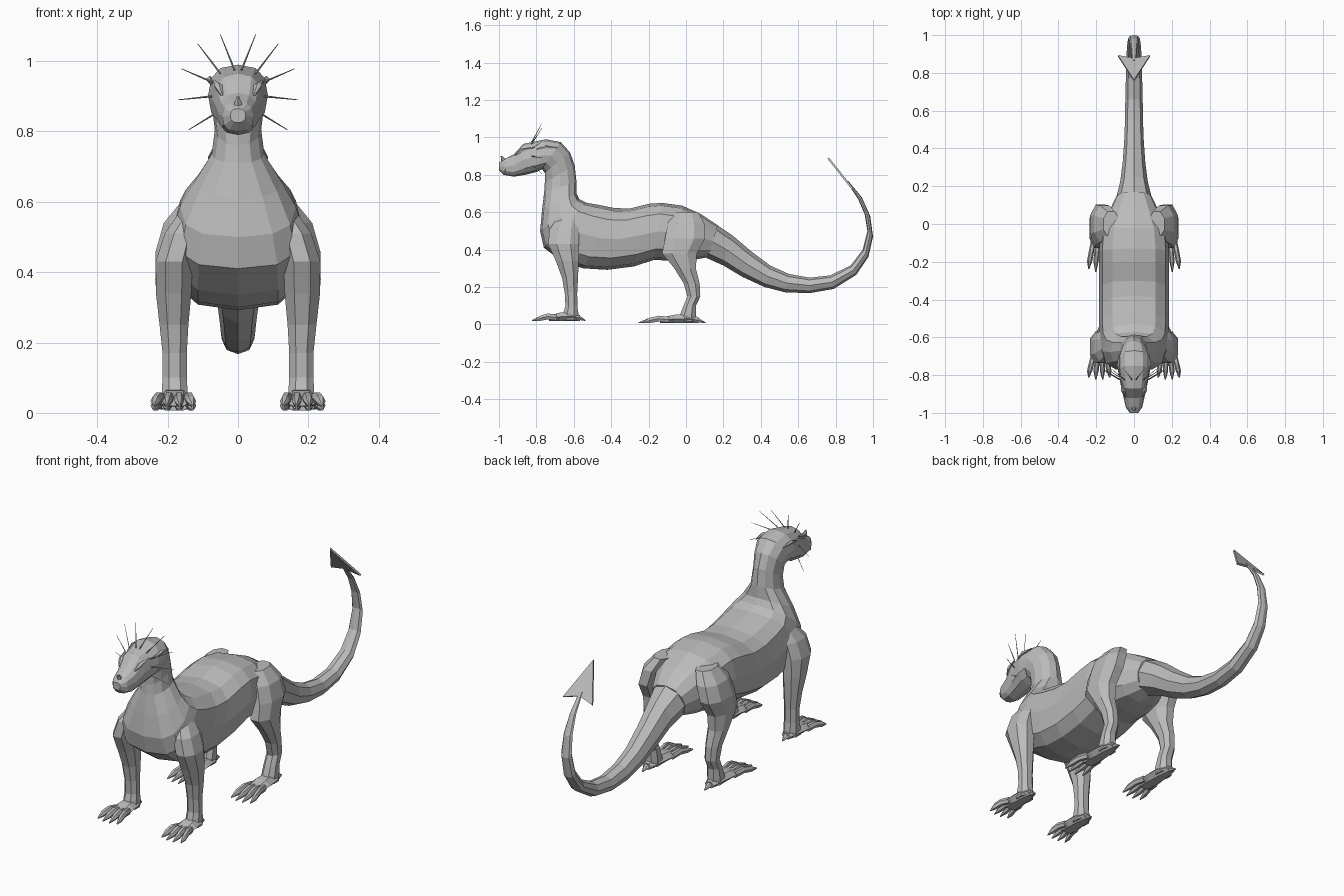
import bpy, bmesh, math
from mathutils import Vector

grey = bpy.data.materials.new("plain grey")
grey.diffuse_color = (0.5, 0.5, 0.5, 1)


def power(v, e):
    return math.copysign(abs(v) ** e, v)


def finish(bm, name, mirror=False):
    bmesh.ops.recalc_face_normals(bm, faces=bm.faces)
    mesh = bpy.data.meshes.new(name)
    bm.to_mesh(mesh)
    bm.free()
    mesh.materials.append(grey)
    ob = bpy.data.objects.new(name, mesh)
    bpy.context.collection.objects.link(ob)
    if mirror:
        mod = ob.modifiers.new("mirror", 'MIRROR')
        mod.use_mirror_merge = False
    return ob


def ring(centre, u, v, n=8, e=1.0, turn=0.0):
    """Superellipse section with half axes u and v."""
    c, u, v = Vector(centre), Vector(u), Vector(v)
    out = []
    for i in range(n):
        a = 2 * math.pi * (i + turn) / n
        out.append(c + u * power(math.sin(a), e) + v * power(math.cos(a), e))
    return out


def loft(bm, rings):
    """Skin a list of equal rings and close both ends."""
    vs = [[bm.verts.new(p) for p in r] for r in rings]
    n = len(vs[0])
    for a, b in zip(vs, vs[1:]):
        for i in range(n):
            j = (i + 1) % n
            bm.faces.new((a[i], a[j], b[j], b[i]))
    bm.faces.new(vs[0])
    bm.faces.new(vs[-1])


def spine(name, sections, n):
    """Sections: top y, top z, bottom y, bottom z, half width, squareness."""
    bm = bmesh.new()
    rings = []
    for ty, tz, by, bz, w, e in sections:
        top, bot = Vector((0, ty, tz)), Vector((0, by, bz))
        rings.append(ring((top + bot) / 2, (w, 0, 0), (top - bot) / 2, n, e))
    loft(bm, rings)
    return finish(bm, name)


# head, neck and torso
spine("head_and_body", [
    (-1.0, .865, -1.0, .825, .022, .8), (-.97, .885, -.975, .80, .043, .8),
    (-.92, .91, -.92, .79, .055, .8), (-.87, .965, -.86, .80, .068, .8),
    (-.75, .99, -.80, .815, .085, .8), (-.67, .975, -.77, .83, .085, .9),
    (-.62, .92, -.755, .81, .073, 1), (-.595, .85, -.755, .76, .066, 1),
    (-.585, .76, -.758, .71, .075, .95), (-.585, .70, -.77, .61, .125, .85),
    (-.57, .67, -.78, .50, .165, .75), (-.53, .65, -.76, .41, .182, .7),
    (-.47, .64, -.66, .335, .185, .7), (-.38, .622, -.55, .30, .185, .7),
    (-.30, .62, -.42, .292, .185, .7), (-.20, .645, -.28, .31, .185, .7),
    (-.13, .65, -.17, .345, .185, .7), (-.02, .635, -.06, .34, .178, .75),
    (.08, .59, .04, .345, .135, .8), (.17, .53, .12, .36, .095, .9),
], 12)

# tail
spine("tail", [
    (.15, .542, .10, .36, .098, .95), (.25, .475, .20, .315, .073, 1),
    (.35, .39, .30, .255, .060, 1), (.45, .315, .42, .20, .052, 1),
    (.55, .27, .53, .172, .048, 1), (.66, .25, .66, .167, .046, 1),
    (.77, .262, .79, .19, .043, 1), (.88, .315, .91, .265, .040, 1),
    (.945, .40, .975, .36, .035, 1), (.97, .50, 1.0, .47, .030, 1),
    (.955, .59, .985, .58, .025, 1), (.92, .67, .94, .68, .017, 1),
    (.86, .76, .868, .767, .010, 1),
], 8)

# tail spade: a thin flat arrowhead
bm = bmesh.new()
normal = Vector((0, .8, .6)) * .005
outline = [Vector(p) for p in ((0, .76, .89), (.085, .89, .725), (0, .875, .745), (-.085, .89, .725))]
loft(bm, [[p - normal for p in outline], [p + normal for p in outline]])
finish(bm, "tail_spade")


# legs, as stacked level rings: z, y, x, half depth, half width
def leg(name, levels):
    bm = bmesh.new()
    loft(bm, [ring((x, y, z), (rx, 0, 0), (0, ry, 0), 8, .9, .5) for z, y, x, ry, rx in levels])
    finish(bm, name, True)


leg("front_leg", [
    (.57, -.63, .125, .06, .045), (.51, -.65, .16, .085, .052), (.43, -.655, .182, .088, .056),
    (.34, -.635, .183, .066, .054), (.25, -.62, .182, .046, .044), (.17, -.615, .18, .036, .037),
    (.10, -.613, .18, .034, .037), (.05, -.617, .18, .046, .040), (.025, -.62, .18, .046, .038)])
leg("hind_leg", [
    (.60, 0, .12, .07, .045), (.54, .0, .155, .105, .06), (.46, -.005, .178, .115, .06),
    (.38, -.035, .185, .10, .054), (.30, -.005, .185, .062, .047), (.22, .03, .182, .046, .038),
    (.15, .042, .18, .037, .035), (.10, .02, .18, .036, .037), (.05, .01, .18, .046, .040),
    (.015, .01, .18, .046, .038)])


# feet: a flat pad, four clawed toes and a heel claw
def foot(name, y0, z0, s):
    bm = bmesh.new()

    def piece(path):
        loft(bm, [ring((x, y0 - d * s, z0 + z), (rx, 0, 0), (0, 0, rz), 6, 1, .5)
                  for d, x, z, rx, rz in path])

    piece([(-.045, .18, .02, .025, .018), (0, .18, .028, .043, .028),
           (.06, .18, .026, .050, .026), (.12, .18, .018, .050, .016)])
    for i in range(4):
        k = i - 1.5
        reach = .217 - .012 * abs(k)
        piece([(.08, .18 + k * .023, .022, .014, .018), (.125, .182 + k * .029, .028, .014, .018),
               (.165, .184 + k * .034, .018, .014, .016), (reach, .184 + k * .037, .006, .003, .003)])
    piece([(-.02, .18, .022, .018, .018), (-.05, .18, .018, .015, .012), (-.075, .18, .006, .003, .003)])
    finish(bm, name, True)


foot("front_foot", -.613, .015, 1.0)
foot("hind_foot", .01, .003, 1.25)

# thin spines fanned around the head: base x, z and tip x, z
bm = bmesh.new()
for bx, bz, tx, tz in ((.010, .975, .05, 1.075), (.05, .965, .115, 1.05), (.072, .94, .16, .978),
                       (.075, .90, .17, .89), (.055, .857, .14, .805)):
    a, b = Vector((bx, -.825, bz)), Vector((tx, -.77, tz))
    d = (b - a).normalized()
    u = d.cross(Vector((0, 1, 0))).normalized()
    v = d.cross(u)
    loft(bm, [ring(a, u * .003, v * .003, 4), ring(b, u * .001, v * .001, 4)])
finish(bm, "head_spines", True)

# nose horn
bm = bmesh.new()
loft(bm, [ring((0, -.965, .865), (.018, 0, 0), (0, .022, 0), 6),
          ring((0, -.987, .90), (.004, 0, 0), (0, .004, 0), 6)])
finish(bm, "nose_horn")


# brow ridges, ears and fangs
def ridge(name, path):
    bm = bmesh.new()
    loft(bm, [ring((x, y, z), (r, 0, 0), (0, 0, r), 5) for x, y, z, r in path])
    finish(bm, name, True)


ridge("brow", [(.046, -.915, .905, .004), (.056, -.885, .928, .012), (.068, -.83, .945, .003)])
ridge("ear", [(.076, -.80, .935, .003), (.080, -.75, .948, .010), (.080, -.69, .945, .003)])
bm = bmesh.new()
loft(bm, [ring((.036, -.965, .845), (.006, 0, 0), (0, .007, 0), 4),
          ring((.042, -.968, .812), (.001, 0, 0), (0, .001, 0), 4)])
finish(bm, "fang", True)
